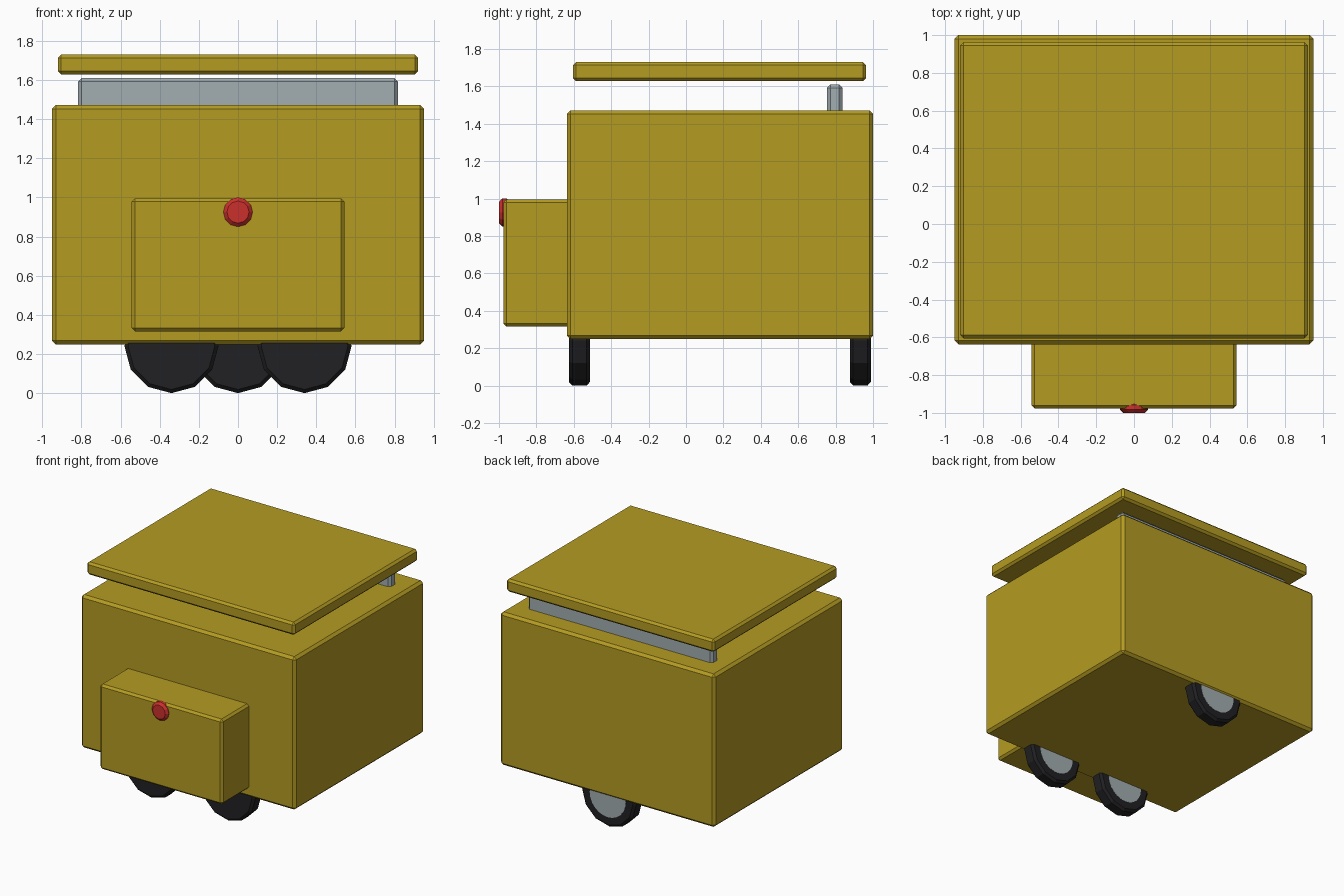
import bpy
from math import radians

if "Cube" in bpy.data.objects:
    bpy.data.objects.remove(bpy.data.objects["Cube"])


def material(name, color):
    mat = bpy.data.materials.new(name)
    mat.diffuse_color = (*color, 1)
    mat.use_nodes = True
    mat.node_tree.nodes["Principled BSDF"].inputs["Base Color"].default_value = mat.diffuse_color
    return mat


gold = material("gold", (0.46, 0.33, 0.016))
steel = material("steel", (0.36, 0.42, 0.44))
rubber = material("rubber", (0.015, 0.015, 0.017))
red = material("red", (0.6, 0.03, 0.025))


def finish(obj, name, mat, bevel):
    obj.name = name
    obj.data.materials.append(mat)
    if bevel:
        mod = obj.modifiers.new("bevel", "BEVEL")
        mod.width = bevel
        mod.segments = 1
        mod.limit_method = "ANGLE"
        mod.angle_limit = radians(35)
    return obj


def box(name, x, y, z, mat, bevel):
    """Bevelled box from (min, max) pairs."""
    spans = (x, y, z)
    bpy.ops.mesh.primitive_cube_add(size=1, location=[(a + b) / 2 for a, b in spans])
    obj = bpy.context.object
    obj.scale = [b - a for a, b in spans]
    bpy.ops.object.transform_apply(location=False, rotation=False, scale=True)
    return finish(obj, name, mat, bevel)


def disc(name, x, z, y, radius, sides, mat, bevel):
    """Cylinder lying along the y axis."""
    bpy.ops.mesh.primitive_cylinder_add(
        vertices=sides, radius=radius, depth=y[1] - y[0],
        location=(x, (y[0] + y[1]) / 2, z), rotation=(radians(90), 0, 0))
    return finish(bpy.context.object, name, mat, bevel)


# Main body, lid, hinge bar and front compartment
box("body", (-0.95, 0.95), (-0.637, 1.0), (0.248, 1.472), gold, 0.02)
box("lid", (-0.92, 0.92), (-0.605, 0.963), (1.628, 1.73), gold, 0.017)
box("hinge_bar", (-0.817, 0.817), (0.754, 0.837), (1.44, 1.61), steel, 0.018)
box("front_compartment", (-0.543, 0.543), (-0.977, -0.60), (0.315, 0.995), gold, 0.017)

# Front button
disc("front_button", 0, 0.925, (-1.0, -0.94), 0.075, 12, red, 0.018)

# Two front wheels and one rear wheel, hubs on the rear-facing sides
for name, x, y in (("front_left", -0.34, -0.57),
                   ("front_right", 0.34, -0.57),
                   ("rear", 0.0, 0.932)):
    disc(name + "_wheel", x, 0.24, (y - 0.056, y + 0.056), 0.24, 12, rubber, 0.018)
    disc(name + "_hub", x, 0.24, (y - 0.04, y + 0.0575), 0.16, 24, steel, 0)
